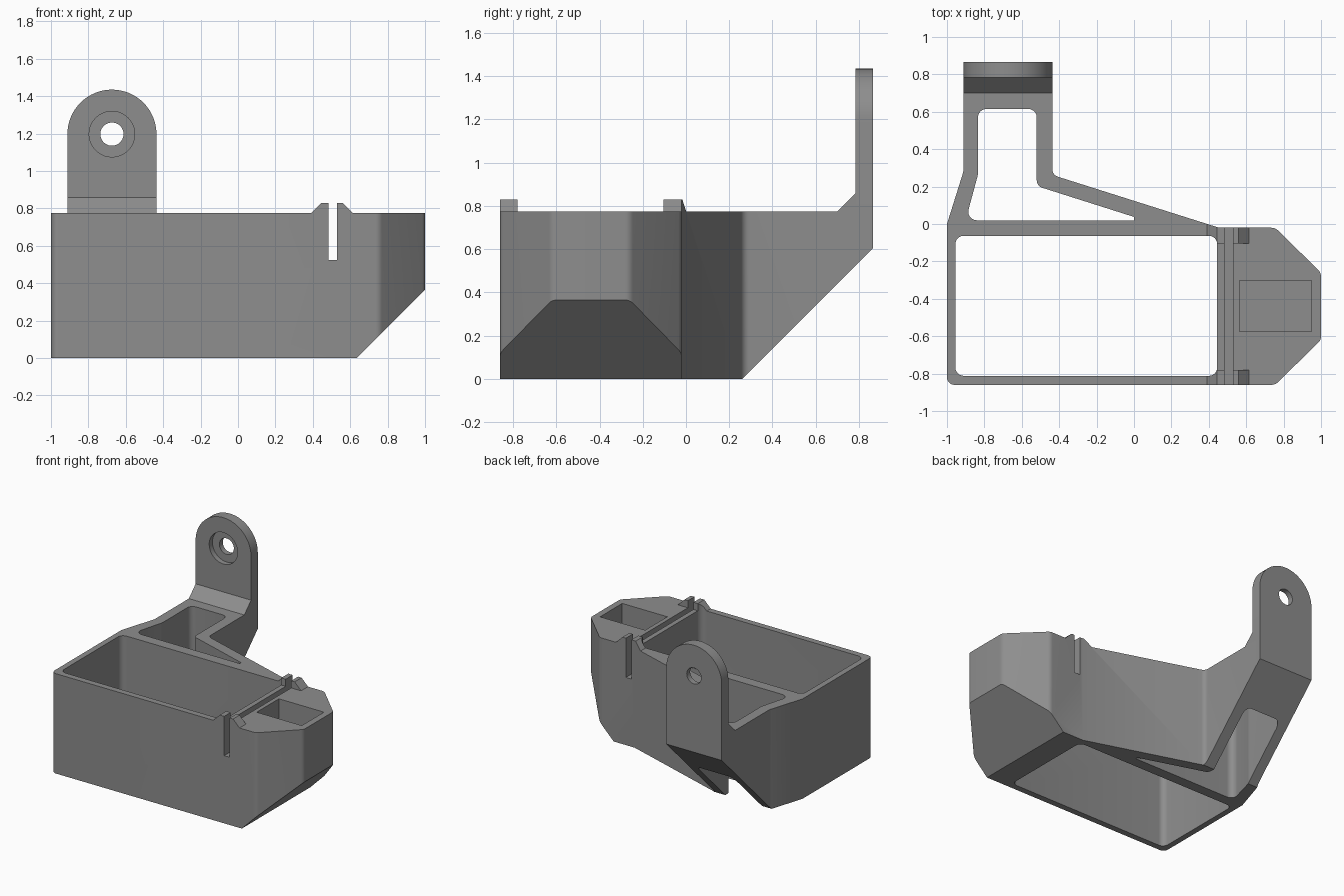
import bpy, bmesh, math
from mathutils import Vector

if "Cube" in bpy.data.objects:
    bpy.data.objects.remove(bpy.data.objects["Cube"])

grey = bpy.data.materials.new("grey_plastic")
grey.diffuse_color = (0.27, 0.27, 0.27, 1)
grey.use_nodes = True
grey.node_tree.nodes["Principled BSDF"].inputs["Base Color"].default_value = grey.diffuse_color
AXES = {"x": lambda a, b, d: (d, a, b),
        "y": lambda a, b, d: (a, d, b),
        "z": lambda a, b, d: (a, b, d)}


def rounded(points, steps=6):
    """Fillet a closed outline; each point is (u, v) or (u, v, radius)."""
    out = []
    for i, p in enumerate(points):
        c = Vector(p[:2])
        if len(p) < 3:
            out.append(tuple(c))
            continue
        a = (Vector(points[i - 1][:2]) - c).normalized()
        b = (Vector(points[(i + 1) % len(points)][:2]) - c).normalized()
        half = a.angle(b) / 2
        reach = p[2] / math.tan(half)
        centre = c + (a + b).normalized() * p[2] / math.sin(half)
        s, e = c + a * reach - centre, c + b * reach - centre
        sweep = math.pi - 2 * half
        for k in range(steps + 1):
            t = k / steps
            v = (s * math.sin((1 - t) * sweep) + e * math.sin(t * sweep)) / math.sin(sweep)
            out.append(tuple(centre + v))
    return out


def circle(u, v, r, n=40):
    return [(u + r * math.cos(2 * math.pi * k / n), v + r * math.sin(2 * math.pi * k / n))
            for k in range(n)]


def prism(name, outline, axis, lo, hi):
    """Extrude a 2D outline along an axis."""
    bm = bmesh.new()
    place = AXES[axis]
    rings = [[bm.verts.new(place(u, v, d)) for u, v in outline] for d in (lo, hi)]
    n = len(outline)
    for ring in rings:
        bm.faces.new(ring)
    for i in range(n):
        j = (i + 1) % n
        bm.faces.new((rings[0][i], rings[0][j], rings[1][j], rings[1][i]))
    bmesh.ops.recalc_face_normals(bm, faces=bm.faces)
    mesh = bpy.data.meshes.new(name)
    bm.to_mesh(mesh)
    bm.free()
    mesh.materials.append(grey)
    ob = bpy.data.objects.new(name, mesh)
    bpy.context.collection.objects.link(ob)
    return ob


def rect(u0, v0, u1, v1):
    return [(u0, v0), (u1, v0), (u1, v1), (u0, v1)]


def cut(ob, outline, axis, lo, hi):
    tool = prism("cutter", outline, axis, lo, hi)
    tool.hide_render = True
    bpy.context.view_layer.objects.active = ob
    mod = ob.modifiers.new("cut", "BOOLEAN")
    mod.operation, mod.solver, mod.object = "DIFFERENCE", "EXACT", tool
    bpy.ops.object.modifier_apply(modifier=mod.name)
    bpy.data.objects.remove(tool)


TOP = 0.775
X0, X1, YB = -0.912, -0.436, 0.865   # mounting arm sides and back

# Body with rear arm, tall enough to include the clip bumps
body = prism("body", rounded([
    (-1, -0.86, 0.04), (0.755, -0.86, 0.05), (1, -0.62, 0.05), (1, -0.26, 0.05),
    (0.755, -0.02, 0.05), (0.455, -0.02), (X1, 0.262, 0.04), (X1, YB),
    (X0, YB), (X0, 0.28, 0.1), (-1, 0)]), "z", 0, 0.83)

# Main bay and arm opening, both right through
cut(body, rounded([(-0.955, -0.812, 0.045), (0.445, -0.812, 0.045),
                   (0.445, -0.063, 0.045), (-0.955, -0.063, 0.045)]), "z", -0.1, 1)
cut(body, rounded([(-0.9, 0.02, 0.045), (0, 0.02), (0, 0.038), (-0.52, 0.203, 0.04),
                   (-0.52, 0.615, 0.045), (-0.834, 0.615, 0.045), (-0.834, 0.265, 0.1)]),
    "z", -0.1, 1)

# Flat rim around the four clip bumps
cut(body, [(-1.1, TOP), (0.39, TOP), (0.465, 0.85), (-1.1, 0.85)], "y", -1, 1)
cut(body, [(0.615, TOP), (1.1, TOP), (1.1, 0.85), (0.54, 0.85)], "y", -1, 1)
cut(body, rect(0.3, TOP, 0.7, 0.9), "y", -0.78, -0.105)

# Panel slot and small end pocket
cut(body, rect(0.483, 0.525, 0.53, 1), "y", -1, 0.1)
cut(body, rect(0.563, -0.575, 0.95, -0.303), "z", 0.4, 1)

# Sloped undersides at the right end and below the arm
cut(body, [(0.535, -0.1), (1.2, -0.1), (1.2, 0.565)], "y", -1.1, 0.2)
cut(body, [(0.16, -0.1), (1.0, -0.1), (1.0, 0.74)], "x", -1.1, 0.2)

# Upright lug with round top, bolt hole and counterbore
CX, CZ, R = (X0 + X1) / 2, 1.197, (X1 - X0) / 2
arc = [(CX + R * math.cos(math.pi * k / 32), CZ + R * math.sin(math.pi * k / 32))
       for k in range(33)]
lug = prism("mounting_lug", [(X0, TOP), (X1, TOP)] + arc, "y", 0.783, YB)
cut(lug, circle(CX, CZ, 0.062), "y", 0.7, 1)
cut(lug, circle(CX, CZ, 0.122), "y", 0.7, 0.823)

# Sloped brace in front of the lug
brace = prism("lug_brace", [(0.7, TOP), (0.783, TOP), (0.783, 0.858)], "x", X0, X1)

for ob in (body, lug, brace):
    bpy.ops.object.select_all(action="DESELECT")
    ob.select_set(True)
    bpy.context.view_layer.objects.active = ob
    bpy.ops.object.shade_smooth_by_angle(angle=math.radians(25))
